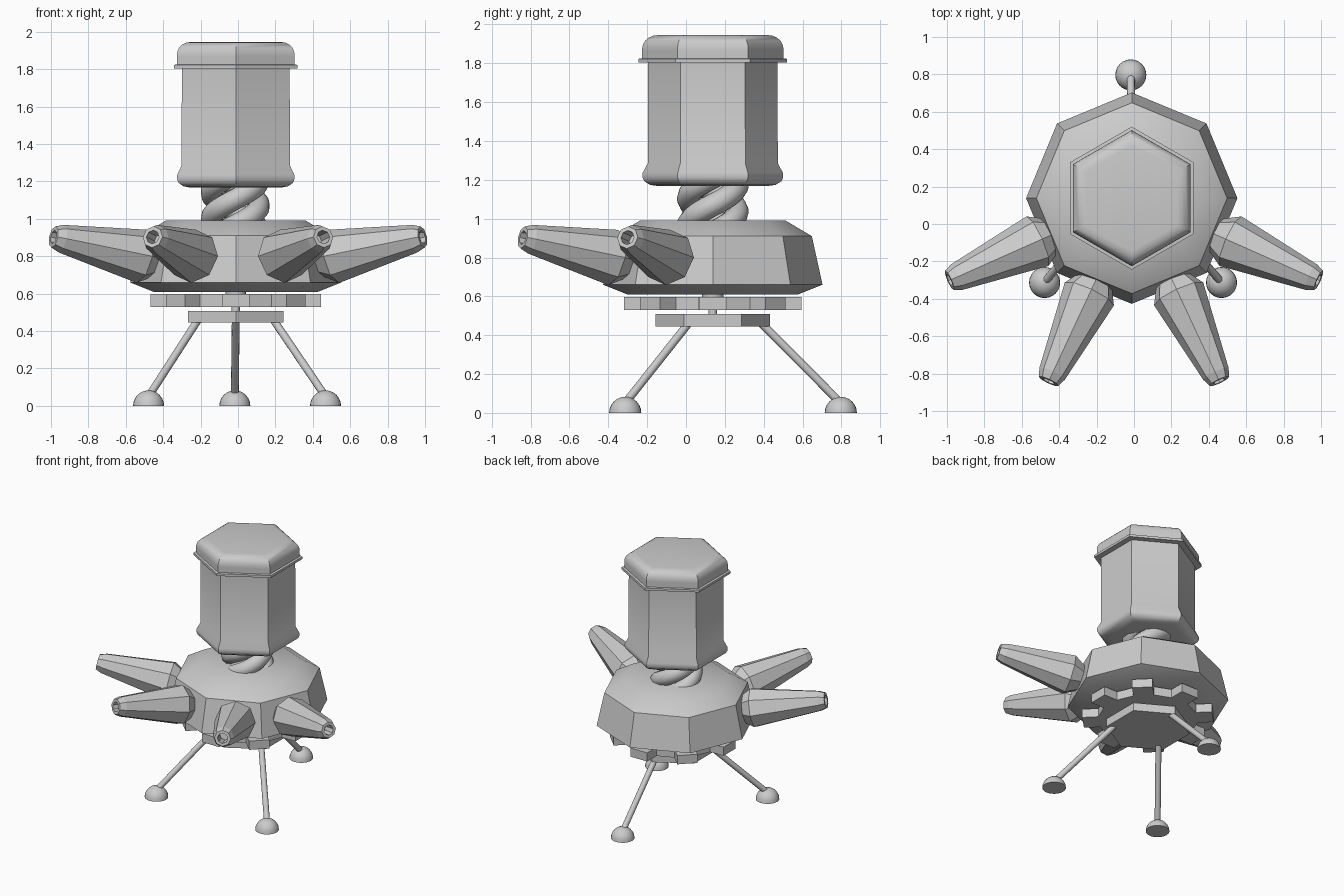
import bpy, math
from math import sin, cos, pi, radians
from mathutils import Vector, Matrix

if "Cube" in bpy.data.objects:
    bpy.data.objects.remove(bpy.data.objects["Cube"])

CX, CY = -0.012, 0.138


def make(name, verts, faces, matrix=None, smooth=None):
    me = bpy.data.meshes.new(name)
    me.from_pydata(verts, [], faces)
    ob = bpy.data.objects.new(name, me)
    bpy.context.collection.objects.link(ob)
    if matrix:
        me.transform(matrix)
    if smooth:
        bpy.ops.object.select_all(action='DESELECT')
        ob.select_set(True)
        bpy.context.view_layer.objects.active = ob
        bpy.ops.object.shade_smooth_by_angle(angle=radians(smooth))
    return ob


def lathe(name, profile, n, matrix=None, start=90, smooth=None):
    """Revolve (radius, height) points, bottom to top, capped at both ends."""
    verts = [(r * cos(radians(start) + 2 * pi * i / n),
              r * sin(radians(start) + 2 * pi * i / n), z)
             for r, z in profile for i in range(n)]
    faces = [(k * n + i, k * n + (i + 1) % n, (k + 1) * n + (i + 1) % n, (k + 1) * n + i)
             for k in range(len(profile) - 1) for i in range(n)]
    faces.append(tuple(range(n))[::-1])
    faces.append(tuple((len(profile) - 1) * n + i for i in range(n)))
    return make(name, verts, faces, matrix, smooth)


def aim(origin, direction):
    return Matrix.Translation(origin) @ Vector(direction).to_track_quat('Z', 'Y').to_matrix().to_4x4()


axis = Matrix.Translation((CX, CY, 0))

# Octagonal body
lathe("body", [(0.44, 0.61), (0.565, 0.66), (0.51, 0.91), (0.375, 0.99)], 8, axis, smooth=35)

# Hexagonal base plate and central shaft
lathe("base_plate", [(0.295, 0.445), (0.295, 0.508)], 6, axis)
lathe("shaft", [(0.022, 0.48), (0.022, 0.59), (0.055, 0.595), (0.055, 0.63)], 16, axis, smooth=30)

# Gear with eight teeth
outline = []
for t in range(8):
    for r, a in ((0.35, -12), (0.462, -9), (0.462, 9), (0.35, 12)):
        b = radians(45 * t + a)
        outline.append((r * cos(b), r * sin(b)))
n = len(outline)
gear_verts = [(x, y, z) for z in (0.53, 0.597) for x, y in outline]
gear_faces = [(i, (i + 1) % n, (i + 1) % n + n, i + n) for i in range(n)]
gear_faces += [tuple(range(n))[::-1], tuple(range(n, 2 * n))]
make("gear", gear_verts, gear_faces, axis)

# Three legs with half-ball feet
foot_profile = [(0.083 * cos(radians(a)), 0.083 * sin(radians(a))) for a in (0, 15, 30, 45, 60, 75, 89)]
for label, top, foot in (("back", (CX, 0.38), (CX - 0.005, 0.797)),
                         ("left", (CX - 0.195, 0.02), (-0.478, -0.313)),
                         ("right", (CX + 0.195, 0.02), (0.468, -0.313))):
    a, b = Vector((*foot, 0.05)), Vector((*top, 0.47))
    lathe(label + "_leg", [(0.021, 0), (0.021, (b - a).length)], 12, aim(a, b - a), smooth=40)
    lathe(label + "_foot", foot_profile, 24, Matrix.Translation((*foot, 0)), smooth=40)

# Four tapered octagonal barrels with open bores
barrel = [(0.085, -0.10), (0.145, 0), (0.075, 0.48), (0.058, 0.525), (0.037, 0.525), (0.037, 0.42)]
for label, sx in (("left", -1), ("right", 1)):
    for pos, ang in (("outer", -24), ("front", -65)):
        c, s = cos(radians(ang)), sin(radians(ang))
        root = Vector((sx * 0.565 * c, CY + 0.565 * s, 0.80))
        lathe(f"{label}_{pos}_barrel", barrel, 8, aim(root, (sx * c, s, 0.2)))

# Twisted coil neck
curve = bpy.data.curves.new("coil_neck", 'CURVE')
curve.dimensions = '3D'
curve.bevel_depth = 0.058
curve.bevel_resolution = 3
for k in range(3):
    sp = curve.splines.new('POLY')
    steps = 30
    sp.points.add(steps)
    for i, p in enumerate(sp.points):
        z = 0.93 + 0.30 * i / steps
        a = 2 * pi * (k / 3 + (z - 0.93) / 0.42)
        p.co = (CX - 0.003 + 0.127 * cos(a), CY + 0.127 * sin(a), z, 1)
    sp.use_smooth = True
coil = bpy.data.objects.new("coil_neck", curve)
bpy.context.collection.objects.link(coil)

# Hexagonal canister: lower collar, wall, rim and rounded cap
K = 1 / cos(pi / 6)


def hexagon(name, prof):
    lathe(name, [(r * K, z) for r, z in prof], 6, axis, smooth=32)


hexagon("canister", [(0.24, 1.167), (0.28, 1.174), (0.305, 1.192), (0.313, 1.21), (0.313, 1.235),
                     (0.29, 1.285), (0.288, 1.82)])
hexagon("cap_rim", [(0.331, 1.805), (0.331, 1.823), (0.31, 1.826)])
hexagon("cap", [(0.315, 1.82), (0.315, 1.865)] +
        [(0.245 + 0.07 * cos(radians(a)), 1.875 + 0.07 * sin(radians(a))) for a in (0, 18, 36, 54, 72, 90)])
